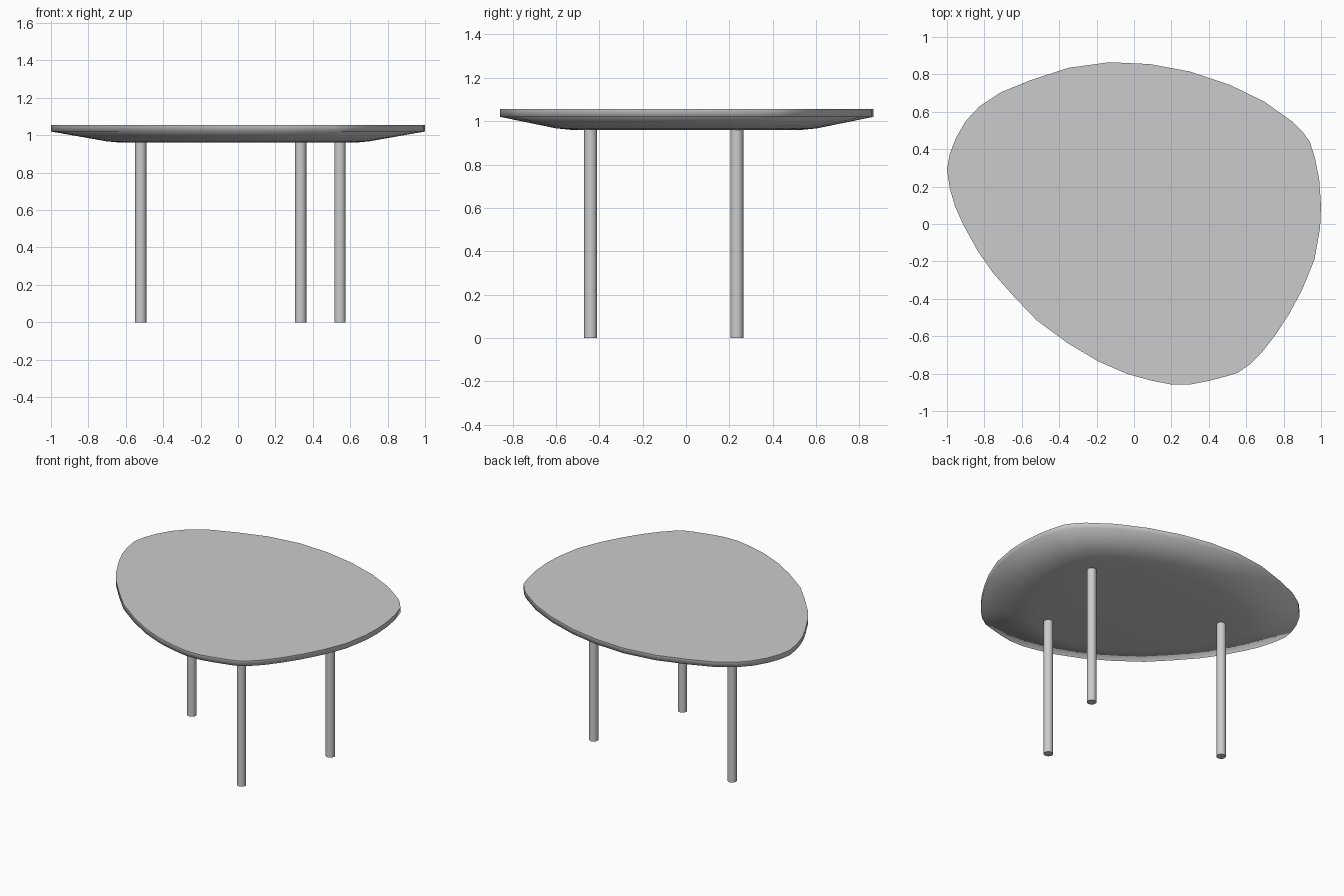
import bpy
import bmesh
import math

cube = bpy.data.objects.get("Cube")
if cube:
    bpy.data.objects.remove(cube, do_unlink=True)

# One plain grey for the whole table
GREY = (0.6, 0.6, 0.6, 1.0)
grey = bpy.data.materials.new("plain grey")
grey.use_nodes = True
grey.diffuse_color = GREY
grey.node_tree.nodes["Principled BSDF"].inputs["Base Color"].default_value = GREY

LEG_RADIUS = 0.03
UNDERSIDE = 0.96

# Pebble outline of the top, running clockwise from the back
OUTLINE = [
    (-.13, .865), (.085, .855), (.3, .815), (.51, .745), (.695, .655),
    (.85, .545), (.9, .495), (.94, .44), (.968, .35), (.99, .24),
    (1, .1), (.995, -.02), (.965, -.19), (.9, -.35), (.83, -.48),
    (.755, -.595), (.685, -.685), (.62, -.75), (.555, -.795), (.51, -.81),
    (.395, -.84), (.3, -.858), (.2, -.858), (.09, -.837), (-.04, -.8),
    (-.19, -.735), (-.35, -.64), (-.52, -.515), (-.64, -.39), (-.755, -.26),
    (-.835, -.145), (-.915, 0), (-.957, .095), (-.985, .19), (-1, .29),
    (-.985, .375), (-.952, .46), (-.9, .55), (-.825, .63), (-.71, .705),
    (-.55, .77), (-.35, .835),
]

# Rings from the upper rim to the flat underside: (scale, height)
RINGS = [(1, 1.055), (1, 1.02), (.7, .967), (.62, UNDERSIDE)]


def finish(obj, sharp_angle):
    """Assign the material and smooth all but the hard edges."""
    obj.data.materials.append(grey)
    bpy.ops.object.select_all(action='DESELECT')
    obj.select_set(True)
    bpy.context.view_layer.objects.active = obj
    bpy.ops.object.shade_smooth_by_angle(angle=math.radians(sharp_angle))


def make_table_top():
    bm = bmesh.new()
    rings = [[bm.verts.new((x * scale, y * scale, z)) for x, y in OUTLINE]
             for scale, z in RINGS]
    count = len(OUTLINE)
    # Rim and chamfered underside
    for upper, lower in zip(rings, rings[1:]):
        for i in range(count):
            j = (i + 1) % count
            bm.faces.new((upper[i], upper[j], lower[j], lower[i]))
    # Flat top and flat bottom
    bm.faces.new(rings[0])
    bm.faces.new(rings[-1])
    bmesh.ops.recalc_face_normals(bm, faces=bm.faces)
    mesh = bpy.data.meshes.new("table_top")
    bm.to_mesh(mesh)
    bm.free()
    obj = bpy.data.objects.new("table_top", mesh)
    bpy.context.collection.objects.link(obj)
    finish(obj, 86)


def make_leg(name, x, y):
    height = UNDERSIDE + 0.01
    bpy.ops.mesh.primitive_cylinder_add(
        vertices=24, radius=LEG_RADIUS, depth=height,
        location=(x, y, height / 2))
    leg = bpy.context.object
    leg.name = name
    finish(leg, 40)


make_table_top()
make_leg("back_right_leg", -.52, .235)
make_leg("back_left_leg", .545, .235)
make_leg("front_leg", .335, -.44)
